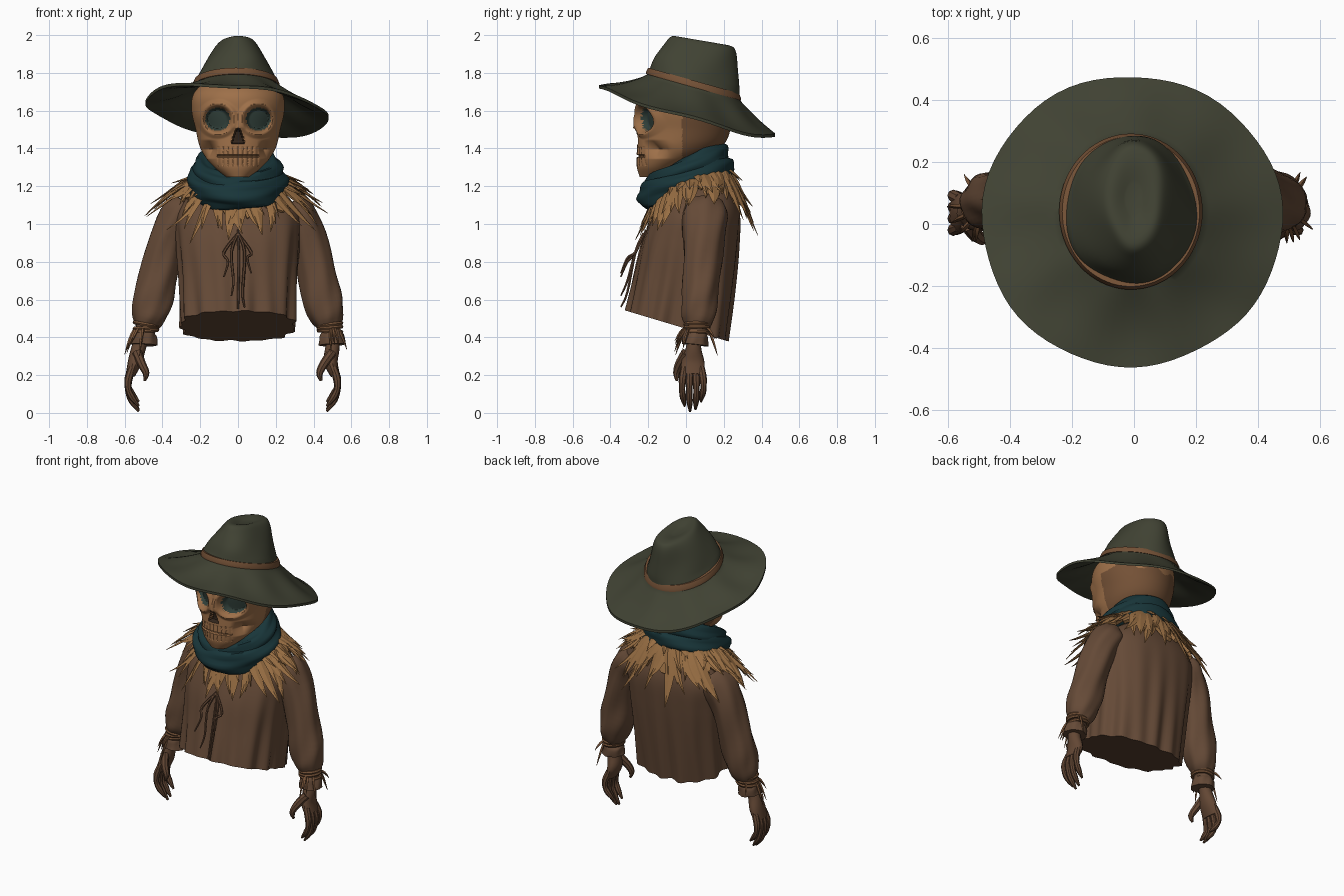
import bpy, bmesh, random
from math import sin, cos, pi, sqrt
from mathutils import Vector

random.seed(4)
if "Cube" in bpy.data.objects:
    bpy.data.objects.remove(bpy.data.objects["Cube"])


def material(name, r, g, b):
    lin = [((c / 255 + 0.055) / 1.055) ** 2.4 for c in (r, g, b)] + [1]
    m = bpy.data.materials.new(name)
    m.use_nodes = True
    m.diffuse_color = lin
    m.node_tree.nodes["Principled BSDF"].inputs["Base Color"].default_value = lin
    return m


FELT = material("dark olive felt", 64, 66, 51)
LEATHER = material("brown leather", 116, 81, 54)
TEAL = material("teal cloth", 24, 53, 57)
SHIRT = material("brown shirt cloth", 101, 74, 55)
STRAW = material("straw", 152, 110, 67)
BONE = material("tan bone", 158, 112, 73)
BACK = material("brown sacking", 116, 81, 54)
EYE = material("grey green eye", 48, 63, 57)
DARK = material("dark brown", 54, 40, 30)
HAND = material("weathered hand", 99, 71, 52)


def spline(rows, k):
    """Catmull-Rom interpolation of tuples, k steps per span."""
    p = [rows[0]] + list(rows) + [rows[-1]]
    out = []
    for i in range(1, len(p) - 2):
        for j in range(k):
            t = j / k
            out.append([b + 0.5 * t * (c - a + t * (2*a - 5*b + 4*c - d + t * (3*(b - c) + d - a)))
                        for a, b, c, d in zip(*p[i - 1:i + 3])])
    return out + [list(rows[-1])]


def loft(bm, rings, closed=False):
    """Skin rings of points; cap the ends or close the loop."""
    vs = [[bm.verts.new(p) for p in r] for r in rings]
    n = len(vs[0])
    for a, b in zip(vs, vs[1:] + vs[:1] if closed else vs[1:]):
        for i in range(n):
            bm.faces.new((a[i], a[(i + 1) % n], b[(i + 1) % n], b[i]))
    if not closed:
        for r in (vs[0], vs[-1]):
            mid = bm.verts.new(sum((v.co for v in r), Vector()) / n)
            for i in range(n):
                bm.faces.new((r[i], r[(i + 1) % n], mid))


def finish(name, bm, *mats, rule=None, angle=0.7):
    bmesh.ops.recalc_face_normals(bm, faces=bm.faces)
    if rule:
        for f in bm.faces:
            f.material_index = rule(f.calc_center_median())
    me = bpy.data.meshes.new(name)
    bm.to_mesh(me)
    bm.free()
    ob = bpy.data.objects.new(name, me)
    bpy.context.collection.objects.link(ob)
    for m in mats:
        me.materials.append(m)
    bpy.ops.object.select_all(action='DESELECT')
    ob.select_set(True)
    bpy.context.view_layer.objects.active = ob
    bpy.ops.object.shade_smooth_by_angle(angle=angle)


def tube(bm, pts, n=10, k=4, ref=(0, 1, 0), ripple=0):
    """Sweep an ellipse along (x, y, z, half width, half depth) points."""
    rows = spline(pts, k)
    rings = []
    for i, (x, y, z, a, b) in enumerate(rows):
        t = Vector(rows[min(i + 1, len(rows) - 1)][:3]) - Vector(rows[max(i - 1, 0)][:3])
        side = t.cross(Vector(ref)).normalized()
        up = side.cross(t).normalized()
        ring = []
        for f in angles(n):
            g = 1 + ripple * (sin(7 * f + i * 0.3) + sin(3 * f + i * 0.9))
            ring.append(Vector((x, y, z)) + side * a * g * cos(f) + up * b * g * sin(f))
        rings.append(ring)
    loft(bm, rings)


def angles(n):
    return [2 * pi * i / n for i in range(n)]


# Hat: creased crown running out into a drooping brim
def crown_base(f, grow=0, lift=0):
    y = 0.04 + (0.245 + grow) * sin(f)
    return Vector((-0.01 + (0.225 + grow) * cos(f), y, 1.735 - 0.28 * y + lift))


def brim(f, s, drop=0):
    r = 1 - 0.03 * cos(f + pi / 4) ** 3 + 0.006 * sin(7 * f)
    edge = Vector((0.484 * r * cos(f), 0.467 * r * sin(f) + 0.003,
                   1.612 - 0.132 * sin(f) - 0.044 * cos(f) + 0.006 * cos(2 * f)
                   + 0.008 * sin(5 * f + 1)))
    p = crown_base(f).lerp(edge, s)
    p.z += -0.015 * sin(pi * s) + 0.03 * s * (1 - s) * sin(9 * f) - drop
    return p


bm = bmesh.new()
A = angles(72)
crown = spline([(0.08, 0.025, 0.05, 1.968, -0.15), (0.08, 0.075, 0.14, 1.985, -0.17),
                (0.075, 0.115, 0.187, 1.945, -0.1), (0.05, 0.172, 0.22, 1.85, -0.2),
                (0.04, 0.225, 0.245, 1.735, -0.28)], 5)
rings = []
for cy, rx, ry, z, tilt in crown:
    ring = []
    for f in A:
        w = 1 + (0.025 * sin(3 * f + z * 9) + 0.015 * sin(5 * f - z * 20)) * (z > 1.76)
        y = cy + ry * w * sin(f)
        ring.append((rx * w * cos(f) - 0.01 * (1.985 - z) / 0.25, y, z + tilt * y))
    rings.append(ring)
steps = [i / 10 for i in range(1, 11)]
rings += [[brim(f, s) for f in A] for s in steps]
rings += [[brim(f, s, 0.016) for f in A] for s in reversed([0] + steps)]
loft(bm, rings)
finish("hat", bm, FELT)

bm = bmesh.new()
loft(bm, [[crown_base(f, g, h) for f in A] for g, h in
          ((0.006, 0.0), (0.006, 0.012), (-0.004, 0.036), (-0.02, 0.036), (-0.02, 0.0))], True)
finish("hat_band", bm, LEATHER)


# Skull: profile rings with pushed-in sockets, nose, cheeks and teeth
def eye(x, z):
    return sqrt(((abs(x) - 0.108) / 0.068) ** 2 + ((z - 1.555) / 0.064) ** 2)


def in_nose(x, z):
    return 1.425 < z < 1.505 and abs(x) < 0.008 + 0.028 * (1.505 - z) / 0.08


def sculpt(x, y, z):
    front = min(1, max(0, (-0.03 - y) / 0.08))
    e = eye(x, z)
    dy = 0.05 * min(1, max(0, 1.1 - e) * 3) - 0.016 * max(0, 1 - abs(e - 1.3) * 3)
    dy -= 0.025 * max(0, 1 - abs(x) / 0.04) * max(0, 1 - abs(z - 1.51) / 0.07)
    if in_nose(x, z):
        dy += 0.035
    hollow = front * max(0, 1 - abs(z - 1.395) / 0.05) * max(0, 1 - abs(abs(x) - 0.155) / 0.05)
    dy += 0.04 * hollow
    if abs(x) < 0.11 and 1.31 < z < 1.41 and y < -0.12:
        dy += 0.006 * abs(cos(pi * x / 0.026)) ** 5 + 0.01 * (abs(z - 1.36) < 0.005)
    return x * (1 - 0.14 * hollow), y + front * dy, z


def skull_rule(c):
    if c.y > -0.02:
        return 1 if c.z < 1.6 + 0.02 * sin(40 * c.x) else 0
    if eye(c.x, c.z) < 0.95 and c.y < -0.1:
        return 2
    return 3 if c.y < -0.12 and in_nose(c.x, c.z) else 0


bm = bmesh.new()
rings = []
for z, yf, yb, hw in spline([(1.25, -0.245, -0.1, 0.065), (1.3, -0.26, -0.02, 0.125),
                             (1.36, -0.262, 0.12, 0.178), (1.42, -0.258, 0.2, 0.206),
                             (1.5, -0.255, 0.235, 0.224), (1.6, -0.26, 0.24, 0.246),
                             (1.69, -0.245, 0.235, 0.235), (1.77, -0.16, 0.19, 0.16)], 16):
    rings.append([sculpt(hw * cos(f), (yf + yb) / 2 + (yb - yf) / 2 * sin(f), z)
                  for f in angles(220)])
loft(bm, rings)
finish("skull", bm, BONE, BACK, EYE, DARK, rule=skull_rule)

bm = bmesh.new()
tube(bm, [(0, 0.06, 1.1, 0.13, 0.12), (0, 0.05, 1.42, 0.14, 0.13)], 20)
finish("neck", bm, BACK)

# Scarf: two tilted, twisted cloth loops
bm = bmesh.new()
for R, a, b, z0, slope in ((0.19, 0.066, 0.078, 1.22, 0.36), (0.168, 0.06, 0.072, 1.28, 0.5)):
    rings = []
    for f in angles(80):
        ring = []
        for g in angles(28):
            w = 1 + 0.1 * sin(4 * g + 3 * f + R * 40) + 0.06 * sin(7 * g - 2 * f)
            r = R + a * w * cos(g)
            ring.append((-0.005 + r * 1.05 * cos(f), r * sin(f),
                         z0 + slope * R * sin(f) + b * w * sin(g)))
        rings.append(ring)
    loft(bm, rings, True)
finish("scarf", bm, TEAL, angle=0.9)

# Shirt body: flared and pleated, with a sloping hem
bm = bmesh.new()
rings = []
for z, yf, yb, hw, tilt in spline([(1.24, -0.06, 0.19, 0.14, 0), (1.16, -0.12, 0.25, 0.25, 0),
                                   (1.05, -0.17, 0.285, 0.325, 0), (0.9, -0.225, 0.28, 0.325, -0.05),
                                   (0.7, -0.265, 0.255, 0.31, -0.15), (0.46, -0.31, 0.215, 0.3, -0.3)], 6):
    ring = []
    for f in angles(120):
        q = (abs(cos(f)) ** 2.6 + abs(sin(f)) ** 2.6) ** (-1 / 2.6)
        q *= 1 + 0.05 * max(0, 1.1 - z) * (sin(17 * f + z * 2) + 0.8 * sin(11 * f - z * 3))
        dy = (yb - yf) / 2 * q * sin(f)
        ring.append((hw * q * cos(f), (yf + yb) / 2 + dy, z + tilt * dy))
    rings.append(ring)
loft(bm, rings)
finish("shirt_body", bm, SHIRT)

# Front seam and hanging laces
bm = bmesh.new()
tube(bm, [(0, -0.213, 0.97, 0.006, 0.006), (0.004, -0.257, 0.8, 0.007, 0.007),
          (0, -0.31, 0.55, 0.006, 0.006)], 6)
for x, low in ((0.035, 0.56), (-0.035, 0.62), (-0.075, 0.72), (0.07, 0.74)):
    tube(bm, [(0, -0.225, 0.95, 0.007, 0.007), (x, -0.268, 0.85, 0.008, 0.008),
              (x * 0.7, -0.31, low + 0.08, 0.007, 0.007), (x, -0.345, low, 0.004, 0.004)], 6)
finish("shirt_laces", bm, HAND)


# Straw collar: jagged cape under layers of drooping blades
def cape(f, t, lift=0):
    s = sin(f)
    top = 1.27 + 0.04 * s
    low = 1.10 - 0.19 * max(0, -s) ** 2 - 0.08 * max(0, s) ** 2
    return Vector(((0.17 + 0.25 * t + lift) * cos(f), 0.05 + (0.15 + 0.13 * t + lift) * s,
                   top - (top - low) * max(t, 0) ** 1.5 + lift * 0.7))


def blade(bm, path, width, ref):
    shape = (0.6, 1, 0.95, 0.6, 0.04)
    tube(bm, [(*p, width * w, 0.007 * w + 0.001) for p, w in zip(path, shape)], 4, 2, ref)


bm = bmesh.new()
A = angles(88)
cut = [random.uniform(0.5, 0.8) for _ in A]
loft(bm, [[cape(f, t * c, -0.004) for f, c in zip(A, cut)] for t in (0, 0.3, 0.6, 0.8, 1)]
     + [[cape(f, t * c, -0.02) for f, c in zip(A, cut)] for t in (1, 0)], True)
for t0, t1, n in ((0.4, 1.12, 36), (0.2, 0.95, 30), (0.0, 0.72, 26)):
    for f in angles(n):
        f += random.uniform(-0.08, 0.08)
        bend = random.uniform(-0.16, 0.16)
        end = t1 + random.uniform(-0.25, 0.15)
        up = random.uniform(0.005, 0.035)
        path = [cape(f + bend * u * u, t0 + (end - t0) * u, 0.004 + up * u * u)
                for u in (0, 0.25, 0.5, 0.75, 1)]
        blade(bm, path, random.uniform(0.018, 0.034), (cos(f), sin(f), 1.2))
finish("straw_collar", bm, STRAW, angle=0.4)

# Arms: puffed sleeve, cuff, wrist tie with straw, and a bony hand
for s, side in ((1, "left"), (-1, "right")):
    bm = bmesh.new()
    tube(bm, [(s * x, y, z, r, d) for x, y, z, r, d in (
        (0.27, 0.1, 1.1, 0.08, 0.1), (0.31, 0.1, 1.05, 0.1, 0.12), (0.37, 0.095, 0.93, 0.096, 0.11),
        (0.415, 0.083, 0.75, 0.1, 0.098), (0.448, 0.073, 0.6, 0.106, 0.096), (0.475, 0.065, 0.5, 0.085, 0.085),
        (0.49, 0.055, 0.44, 0.052, 0.055), (0.495, 0.05, 0.41, 0.064, 0.066),
        (0.498, 0.045, 0.36, 0.07, 0.07))], 40, 4, ripple=0.03)
    finish(side + "_sleeve", bm, SHIRT)

    bm = bmesh.new()
    for h in (0.432, 0.45, 0.468):
        tilt = random.uniform(-0.2, 0.2)
        loft(bm, [[(s * (0.487 + (0.06 + 0.011 * cos(g)) * cos(f)), 0.058 + (0.062 + 0.011 * cos(g)) * sin(f),
                    h + 0.011 * sin(g) + tilt * 0.06 * cos(f)) for g in angles(6)]
                  for f in angles(24)], True)
    for i in range(6):
        f = random.uniform(-2.2, 2.2)
        d = Vector((s * cos(f), sin(f), random.uniform(-2.2, -0.4)))
        start = Vector((s * (0.487 + 0.06 * cos(f)), 0.058 + 0.065 * sin(f), 0.45))
        path = [start + d * 0.055 * u + Vector((0, 0, -0.03 * u * u))
                for u in (0, 0.25, 0.5, 0.75, 1)]
        blade(bm, path, 0.008, (0.3, 0.4, 1))
    finish(side + "_wrist_tie", bm, LEATHER)

    def limb(pts, n):
        """Part of the hand; the left hand hangs a little further in."""
        inset = 0.055 * (s > 0)
        tube(bm, [(s * (x - inset * min(1, (0.4 - z) / 0.12)), y, z, a, b) for x, y, z, a, b in pts], n)

    bm = bmesh.new()
    limb([(0.505, 0.045, 0.4, 0.034, 0.038), (0.527, 0.04, 0.34, 0.038, 0.042),
          (0.546, 0.037, 0.27, 0.037, 0.062), (0.57, 0.034, 0.2, 0.025, 0.065)], 14)
    for i in range(4):
        y, long = -0.018 + 0.036 * i, (0.88, 1, 0.96, 0.78)[i]
        limb([(x, 0.035 + (y - 0.035) * w, 0.24 - (0.24 - z) * long, r, r)
              for x, z, w, r in ((0.56, 0.24, 0.8, 0.02), (0.58, 0.17, 1, 0.02),
                                 (0.58, 0.11, 1.05, 0.016), (0.56, 0.06, 0.95, 0.017),
                                 (0.525, 0.008, 0.8, 0.006))], 8)
    limb([(0.535, 0.0, 0.32, 0.026, 0.026), (0.51, -0.035, 0.26, 0.023, 0.023),
          (0.487, -0.05, 0.21, 0.018, 0.018), (0.495, -0.048, 0.17, 0.007, 0.007)], 8)
    finish(side + "_hand", bm, HAND)
